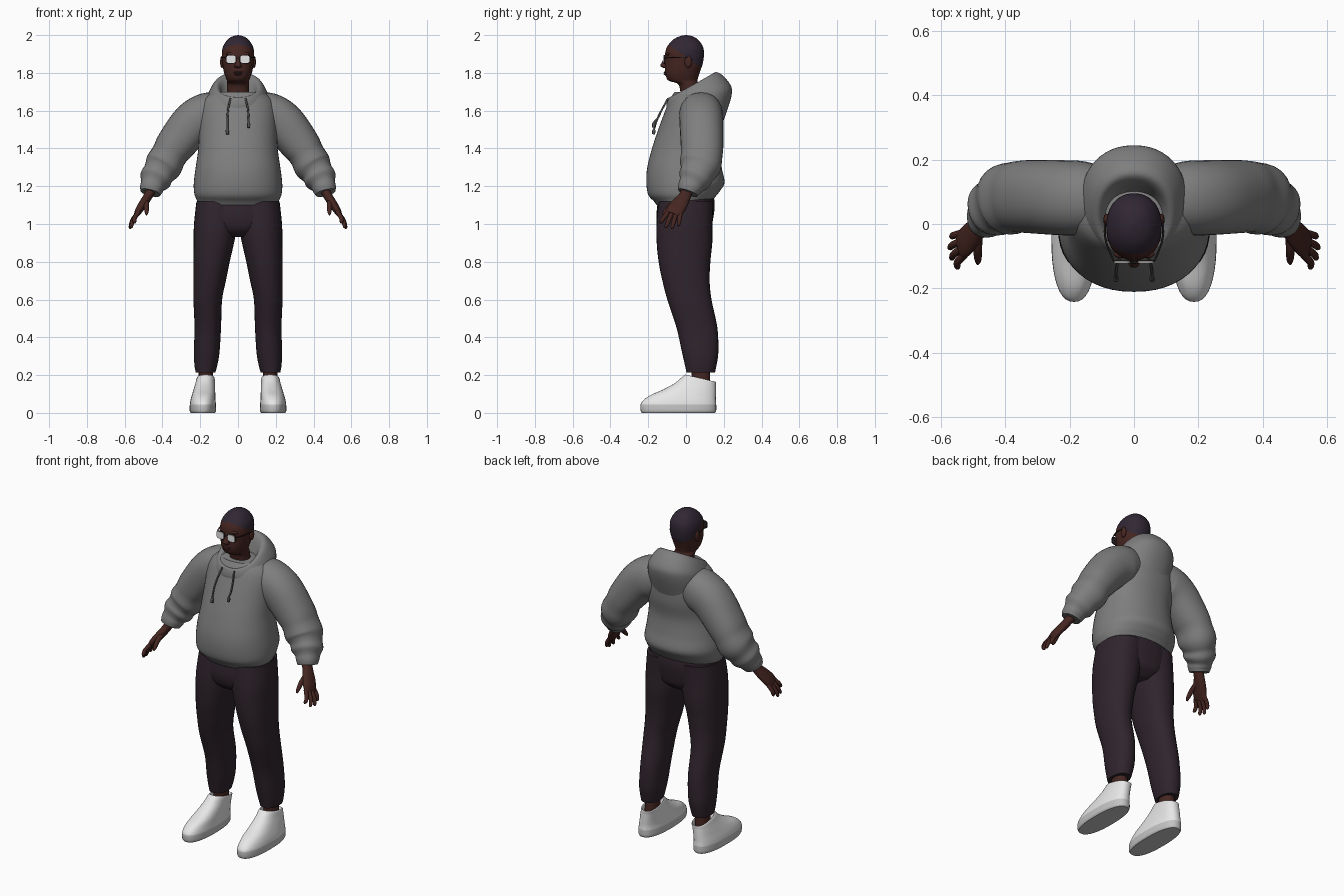
import bpy, bmesh, math
from mathutils import Vector


def material(name, rgb):
    m = bpy.data.materials.new(name)
    m.diffuse_color = (*rgb, 1)
    return m


GREY = material("hoodie_grey", (0.21, 0.21, 0.21))
CORD = material("cord_grey", (0.09, 0.09, 0.09))
PLUM = material("dark_plum", (0.029, 0.018, 0.026))
SKIN = material("brown_skin", (0.06, 0.019, 0.015))
HAIR = material("hair_dark", (0.03, 0.02, 0.034))
WHITE = material("shoe_white", (0.8, 0.8, 0.8))
SOLE = material("sole_grey", (0.55, 0.55, 0.55))
LENS = material("lens_white", (0.85, 0.85, 0.85))
FRAME = material("frame_dark", (0.02, 0.015, 0.015))


def spline(rows, steps):
    """Smooth rows of numbers with a Catmull-Rom curve."""
    out = []
    for i in range(len(rows) - 1):
        a, b, c, d = (rows[max(i - 1, 0)], rows[i], rows[i + 1],
                      rows[min(i + 2, len(rows) - 1)])
        for k in range(steps):
            t = k / steps
            out.append([q + 0.5 * t * (r - p + t * (2 * p - 5 * q + 4 * r - s + t * (3 * (q - r) + s - p)))
                        for p, q, r, s in zip(a, b, c, d)])
    return out + [list(rows[-1])]


def finish(ob, mats, mirror, rule=None):
    for m in mats:
        ob.data.materials.append(m)
    if rule:
        for f in ob.data.polygons:
            f.material_index = rule(f.center)
    bpy.ops.object.select_all(action='DESELECT')
    bpy.context.view_layer.objects.active = ob
    ob.select_set(True)
    bpy.ops.object.shade_smooth_by_angle(angle=math.radians(45))
    if mirror:
        ob.modifiers.new("mirror", 'MIRROR').use_mirror_merge = False
    return ob


def loft(name, rows, mats, n=32, steps=5, p=2.2, mirror=False, path=False, rule=None):
    """Skin rings: level rows are x,y,z,rx,ry,tilt; path rows are x,y,z,ru,rv."""
    rows = spline([r if path or len(r) == 6 else (*r, 0) for r in rows], steps)
    bm = bmesh.new()
    rings = []
    for i, r in enumerate(rows):
        c = Vector(r[:3])
        if path:
            t = (Vector(rows[min(i + 1, len(rows) - 1)][:3]) - Vector(rows[max(i - 1, 0)][:3])).normalized()
            ref = Vector((0, 1, 0)) if abs(t.y) < 0.95 else Vector((0, 0, 1))
            u = ref.cross(t).normalized()
            v = t.cross(u) * r[4]
            u = u * r[3]
        else:
            u, v = Vector((r[3], 0, 0)), Vector((0, r[4], r[5]))
        ring = []
        for k in range(n):
            a = 2 * math.pi * k / n
            ca, sa = math.cos(a), math.sin(a)
            ring.append(bm.verts.new(c + u * math.copysign(abs(ca) ** (2 / p), ca)
                                     + v * math.copysign(abs(sa) ** (2 / p), sa)))
        rings.append(ring)
    for a, b in zip(rings, rings[1:]):
        for k in range(n):
            bm.faces.new((a[k], a[(k + 1) % n], b[(k + 1) % n], b[k]))
    bm.faces.new(rings[0])
    bm.faces.new(rings[-1])
    bmesh.ops.recalc_face_normals(bm, faces=bm.faces)
    me = bpy.data.meshes.new(name)
    bm.to_mesh(me)
    bm.free()
    ob = bpy.data.objects.new(name, me)
    bpy.context.collection.objects.link(ob)
    return finish(ob, mats, mirror, rule)


def ball(name, loc, scale, mat, mirror=False):
    bm = bmesh.new()
    bmesh.ops.create_uvsphere(bm, u_segments=16, v_segments=10, radius=1)
    for v in bm.verts:
        v.co = Vector(loc) + v.co * Vector(scale)
    me = bpy.data.meshes.new(name)
    bm.to_mesh(me)
    bm.free()
    ob = bpy.data.objects.new(name, me)
    bpy.context.collection.objects.link(ob)
    return finish(ob, [mat], mirror)


# Hoodie body with gathered hem
loft("hoodie_body", [
    (0, -.005, 1.115, .212, .15, .015), (0, -.005, 1.135, .222, .165, .015),
    (0, -.01, 1.165, .232, .19, .01), (0, -.003, 1.22, .234, .207, 0),
    (0, -.008, 1.3, .224, .197, 0), (0, 0, 1.4, .21, .18, 0),
    (0, .025, 1.5, .208, .172, 0), (0, .045, 1.6, .205, .155, 0),
    (0, .055, 1.66, .185, .14, 0), (0, .05, 1.7, .13, .11, 0)], [GREY], n=48)

# Thrown-back hood, rolled over its rim
loft("hood", [
    (0, .05, 1.575, .17, .15, -.025), (0, .068, 1.65, .166, .172, .025),
    (0, .068, 1.695, .155, .167, .042), (0, .043, 1.735, .125, .132, .065),
    (0, .03, 1.722, .098, .102, .06), (0, .02, 1.64, .075, .068, .02)], [GREY], n=48)

# Sleeves bunched above the cuffs
loft("sleeve", [
    (.10, .08, 1.58, .11, .10), (.16, .08, 1.575, .12, .115), (.24, .082, 1.53, .116, .116),
    (.33, .085, 1.42, .104, .113), (.365, .083, 1.365, .095, .11), (.395, .075, 1.31, .099, .11),
    (.42, .06, 1.27, .084, .092), (.437, .045, 1.238, .085, .088), (.45, .03, 1.21, .066, .07),
    (.458, .018, 1.187, .062, .063), (.464, .01, 1.165, .054, .054)],
    [GREY], mirror=True, path=True)

# Drawstrings with thicker ends
for side, drop in ((-1, 0), (1, .035)):
    loft("drawstring", [
        (side * .04, -.095, 1.665, .005, .005), (side * .052, -.125, 1.61, .005, .005),
        (side * .056, -.15, 1.56, .005, .005), (side * .056, -.168, 1.505 + drop, .005, .005),
        (side * .056, -.17, 1.495 + drop, .009, .009), (side * .056, -.172, 1.475 + drop, .008, .008)],
        [CORD], n=8, steps=3, path=True)

# Trousers: seat and tapered legs
loft("trouser_seat", [
    (0, 0, 1.16, .205, .145), (0, 0, 1.1, .22, .152), (0, -.006, 1.03, .222, .15),
    (0, -.006, .97, .18, .135), (0, -.005, .93, .09, .09)], [PLUM], n=40)
loft("trouser_leg", [
    (.105, 0, 1.12, .115, .145), (.118, -.008, 1, .115, .148), (.128, -.008, .9, .107, .147),
    (.14, -.008, .8, .096, .137), (.15, 0, .7, .086, .125), (.16, .018, .6, .076, .117),
    (.16, .058, .45, .07, .108), (.166, .075, .32, .068, .096), (.17, .078, .25, .06, .083),
    (.172, .078, .215, .052, .076)], [PLUM], mirror=True)

# Ankles and shoes
loft("ankle", [(.17, .075, .25, .04, .052), (.17, .08, .18, .038, .048), (.17, .08, .1, .042, .05)],
     [SKIN], n=20, mirror=True)
loft("shoe", [
    (.186, -.04, 0, .064, .194, 0), (.186, -.04, .012, .07, .2, 0), (.186, -.04, .045, .069, .2, 0),
    (.185, -.032, .07, .066, .19, 0), (.182, -.014, .095, .062, .172, 0),
    (.178, .02, .125, .057, .138, 0), (.174, .052, .155, .052, .106, -.006),
    (.171, .074, .18, .048, .085, -.018), (.17, .077, .178, .042, .075, -.016),
    (.17, .08, .13, .04, .06, 0)],
    [WHITE, SOLE], n=40, steps=4, p=2.4, mirror=True, rule=lambda c: int(c.z < .045))

# Head and neck, hair set by a sloping hairline
loft("head", [
    (0, .025, 1.6, .06, .05), (0, .02, 1.7, .058, .05), (0, .01, 1.742, .058, .054),
    (0, -.014, 1.757, .058, .075), (0, -.02, 1.778, .066, .085), (0, -.018, 1.81, .076, .093),
    (0, -.011, 1.85, .082, .1), (0, -.008, 1.9, .086, .103), (0, -.005, 1.94, .079, .094),
    (0, -.002, 1.975, .056, .067), (0, 0, 1.993, .03, .036), (0, 0, 2, .003, .004)],
    [SKIN, HAIR], n=48, steps=6, rule=lambda c: int(c.z > 1.885 - .7 * c.y))
loft("nose", [(0, -.102, 1.89, .008, .01), (0, -.112, 1.86, .011, .014), (0, -.117, 1.838, .019, .019),
              (0, -.108, 1.826, .014, .012)], [SKIN], n=16, p=2)
for z, r in ((1.803, .024), (1.793, .021)):
    ball("lip", (0, -.107, z), (r, .011, .006), SKIN)
ball("brow", (.036, -.094, 1.9), (.028, .012, .009), SKIN, True)
ball("ear", (.085, .012, 1.858), (.01, .02, .032), SKIN, True)

# Glasses
for name, y, r, mat in (("lens", -.121, 0, LENS), ("lens_rim", -.116, .003, FRAME)):
    loft(name, [(.037, y + .004, 1.872, .025 + r, .021 + r), (.037, y, 1.872, .025 + r, .021 + r)],
         [mat], n=24, steps=1, p=3, path=True, mirror=True)
loft("glasses_arm", [(.064, -.113, 1.88, .003, .003), (.088, -.05, 1.882, .003, .003),
                     (.09, .01, 1.88, .003, .003)], [FRAME], n=8, path=True, mirror=True)
loft("glasses_bridge", [(-.014, -.119, 1.878, .003, .003), (.014, -.119, 1.878, .003, .003)],
     [FRAME], n=8, steps=1, path=True)

# Hands: palm, four fingers and thumb
loft("palm", [(.45, .012, 1.2, .028, .034), (.475, -.005, 1.15, .024, .032), (.5, -.03, 1.11, .023, .042),
              (.523, -.055, 1.075, .02, .046), (.537, -.068, 1.05, .014, .042)],
     [SKIN], n=24, mirror=True, path=True)
tips = ((.55, -.137, 1.005), (.568, -.108, .98), (.574, -.075, .975), (.568, -.04, .99))
for i, tip in enumerate(tips):
    root = Vector((.525, -.094 + .022 * i, 1.065))
    tip = Vector(tip)
    mid = root.lerp(tip, .55) + Vector((.008, 0, 0))
    loft("finger", [(*root, .012, .013), (*mid, .0115, .0115), (*root.lerp(tip, .92), .009, .009),
                    (*tip, .003, .003)], [SKIN], n=12, p=2, mirror=True, path=True)
loft("thumb", [(.485, -.025, 1.125, .016, .018), (.485, -.075, 1.1, .014, .015),
               (.484, -.11, 1.065, .011, .011), (.484, -.124, 1.048, .004, .004)],
     [SKIN], n=12, p=2, mirror=True, path=True)
